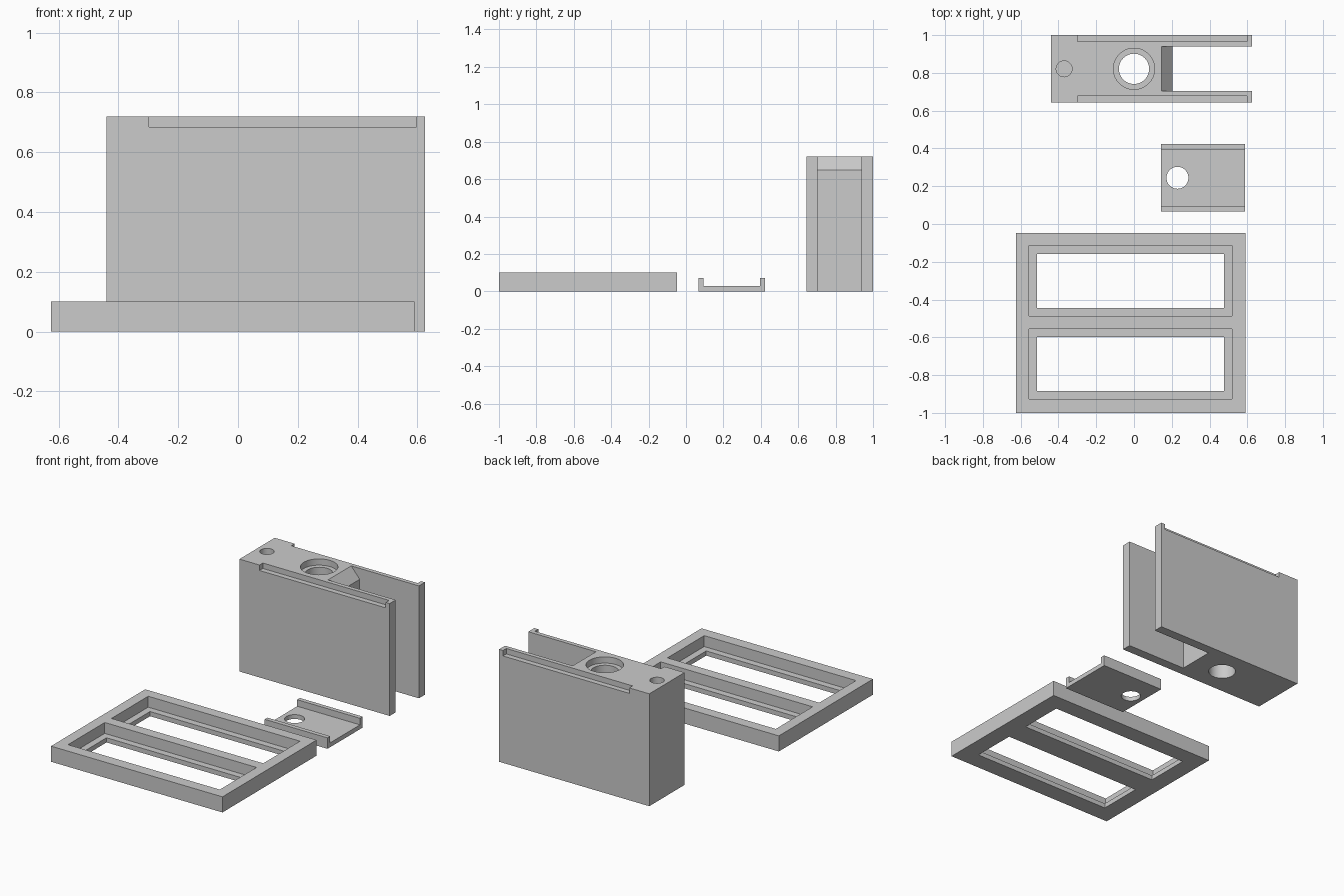
import bpy, bmesh, math
from mathutils import Matrix

if "Cube" in bpy.data.objects:
    bpy.data.objects.remove(bpy.data.objects["Cube"])


def make(name, bm):
    bmesh.ops.recalc_face_normals(bm, faces=bm.faces)
    mesh = bpy.data.meshes.new(name)
    bm.to_mesh(mesh)
    bm.free()
    obj = bpy.data.objects.new(name, mesh)
    bpy.context.collection.objects.link(obj)
    return obj


def prism(name, profile, axis, lo, hi):
    """Extrude a profile in (y, z) along x, or in (x, z) along y."""
    bm = bmesh.new()
    place = (lambda a, b, t: (t, a, b)) if axis == 'x' else (lambda a, b, t: (a, t, b))
    face = bm.faces.new([bm.verts.new(place(a, b, lo)) for a, b in profile])
    ext = bmesh.ops.extrude_face_region(bm, geom=[face])['geom']
    verts = [v for v in ext if isinstance(v, bmesh.types.BMVert)]
    bmesh.ops.translate(bm, verts=verts, vec=place(0, 0, hi - lo))
    return make(name, bm)


def box(name, x0, x1, y0, y1, z0, z1):
    return prism(name, [(x0, z0), (x1, z0), (x1, z1), (x0, z1)], 'y', y0, y1)


def cylinder(name, x, y, r, z0, z1):
    bm = bmesh.new()
    bmesh.ops.create_cone(bm, cap_ends=True, segments=64, radius1=r, radius2=r,
                          depth=z1 - z0,
                          matrix=Matrix.Translation((x, y, (z0 + z1) / 2)))
    return make(name, bm)


def cut(obj, cutters):
    for c in cutters:
        c.hide_render = True
        mod = obj.modifiers.new("cut", 'BOOLEAN')
        mod.operation, mod.solver, mod.object = 'DIFFERENCE', 'EXACT', c
        bpy.ops.object.select_all(action='DESELECT')
        bpy.context.view_layer.objects.active = obj
        obj.select_set(True)
        bpy.ops.object.modifier_apply(modifier=mod.name)
        bpy.data.objects.remove(c)
    bpy.ops.object.shade_smooth_by_angle(angle=math.radians(30))


# Tall block with open slot, outer rail notches and bored holes
Y0, Y1, H = 0.643, 1.0, 0.72
YC = (Y0 + Y1) / 2
block = box("slotted_block", -0.44, 0.625, Y0, Y1, 0, H)
slot_profile = [(0.205, -0.1), (0.8, -0.1), (0.8, 0.8), (0.145, 0.8),
                (0.145, H), (0.205, 0.65)]
cutters = [prism("slot_cutter", slot_profile, 'y', 0.704, 0.939)]
for y0, y1 in ((Y0 - 0.1, Y0 + 0.034), (Y1 - 0.034, Y1 + 0.1)):
    cutters.append(box("notch_cutter", -0.298, 0.597, y0, y1, 0.685, 0.8))
cutters += [cylinder("bore_cutter", 0, YC, 0.08, -0.1, 0.8),
            cylinder("counterbore_cutter", 0, YC, 0.109, H - 0.04, 0.8),
            cylinder("pin_hole_cutter", -0.37, YC, 0.042, H - 0.3, 0.8)]
cut(block, cutters)

# Channel-shaped sliding cover with a hole
a, b, t = 0.066, 0.423, 0.028
channel = [(a, 0), (b, 0), (b, 0.07), (b - t, 0.07), (b - t, 0.028),
           (a + t, 0.028), (a + t, 0.07), (a, 0.07)]
cover = prism("sliding_cover", channel, 'x', 0.143, 0.588)
cut(cover, [cylinder("cover_hole_cutter", 0.23, (a + b) / 2, 0.058, -0.1, 0.2)])

# Flat frame with two stepped windows
frame = box("window_frame", -0.625, 0.59, -1.0, -0.047, 0, 0.1)
cutters = []
for yc in (-0.301, -0.741):
    cutters += [box("pocket_cutter", -0.556, 0.52, yc - 0.186, yc + 0.186, 0.03, 0.2),
                box("window_cutter", -0.513, 0.476, yc - 0.143, yc + 0.143, -0.1, 0.15)]
cut(frame, cutters)
